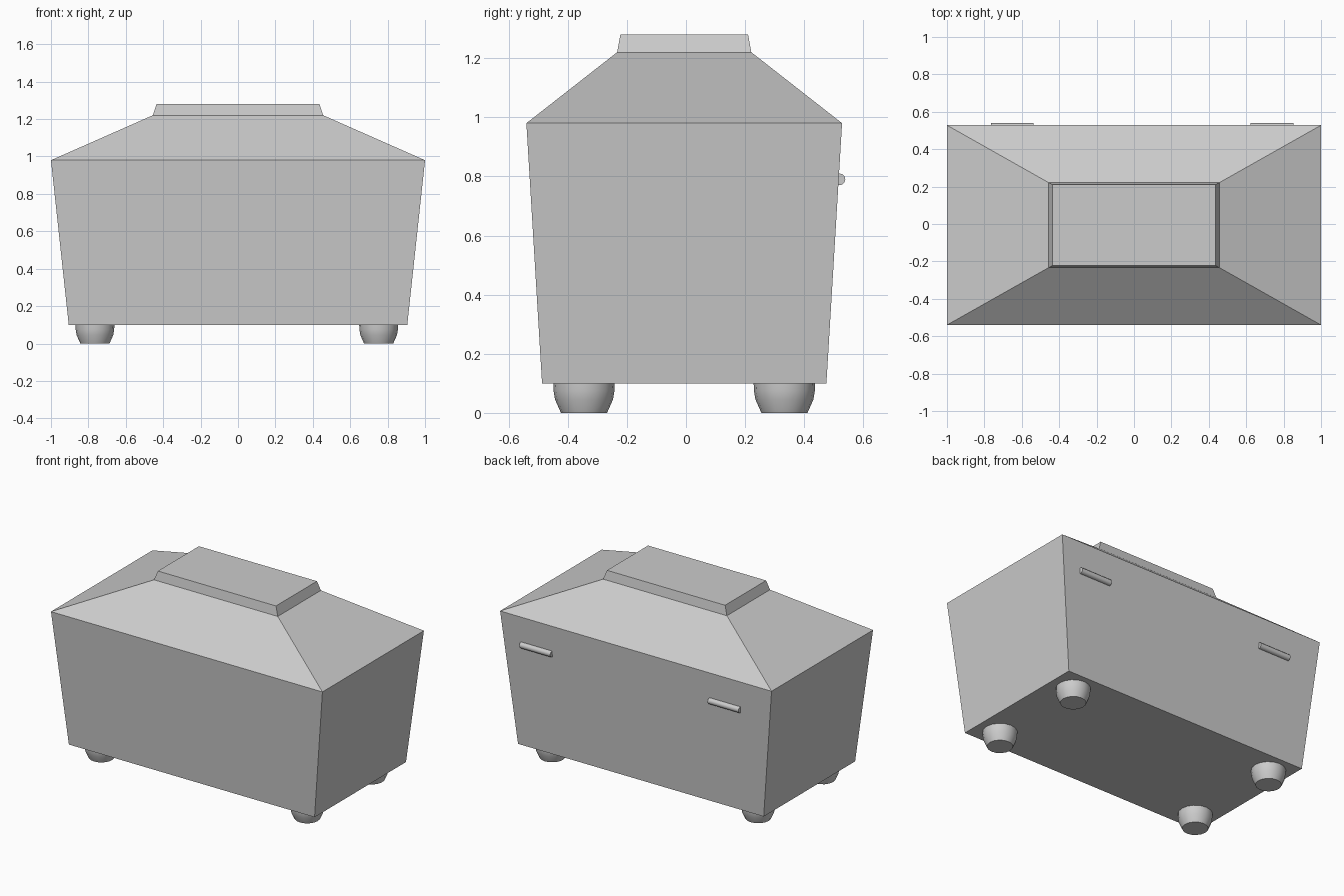
import bpy, bmesh, math
from mathutils import Matrix

if "Cube" in bpy.data.objects:
    bpy.data.objects.remove(bpy.data.objects["Cube"])

CY = -0.006  # box centre in y; the hinges fill the rest of the depth


def finish(name, bm, smooth=False):
    bmesh.ops.recalc_face_normals(bm, faces=bm.faces)
    mesh = bpy.data.meshes.new(name)
    bm.to_mesh(mesh)
    bm.free()
    obj = bpy.data.objects.new(name, mesh)
    bpy.context.collection.objects.link(obj)
    if smooth:
        bpy.ops.object.select_all(action='DESELECT')
        obj.select_set(True)
        bpy.context.view_layer.objects.active = obj
        bpy.ops.object.shade_smooth_by_angle(angle=math.radians(35))
    return obj


def loft(name, rings, smooth=False):
    """Join rings of points with quads and cap both ends."""
    bm = bmesh.new()
    loops = [[bm.verts.new(p) for p in ring] for ring in rings]
    for a, b in zip(loops, loops[1:]):
        for i in range(len(a)):
            j = (i + 1) % len(a)
            bm.faces.new((a[i], a[j], b[j], b[i]))
    bm.faces.new(loops[0])
    bm.faces.new(loops[-1])
    return finish(name, bm, smooth)


def rect(hx, hy, z):
    return [(sx * hx, CY + sy * hy, z) for sx, sy in ((-1, -1), (1, -1), (1, 1), (-1, 1))]


def circle(x, y, z, r, n=16):
    return [(x + r * math.cos(math.tau * i / n), y + r * math.sin(math.tau * i / n), z)
            for i in range(n)]


# Tapered box and hipped lid with raised panel
loft("box_body", [rect(0.905, 0.481, 0.10), rect(1.0, 0.534, 0.98)])
loft("lid", [rect(1.0, 0.534, 0.98), rect(0.456, 0.227, 1.22), rect(0.435, 0.216, 1.28)])

# Turned feet
foot_profile = ((0.078, 0.0), (0.098, 0.045), (0.103, 0.075), (0.104, 0.10))
for side, x in (("left", -0.765), ("right", 0.752)):
    for end, y in (("front", -0.345), ("back", 0.333)):
        loft(f"{end}_{side}_foot", [circle(x, y, z, r) for r, z in foot_profile], True)

# Hinge barrels on the back
for side, x in (("left", -0.65), ("right", 0.738)):
    bm = bmesh.new()
    bmesh.ops.create_cone(bm, cap_ends=True, segments=12, radius1=0.02, radius2=0.02,
                          depth=0.228, matrix=Matrix.Translation((x, 0.519, 0.79))
                          @ Matrix.Rotation(math.pi / 2, 4, 'Y'))
    finish(f"{side}_hinge", bm, True)
